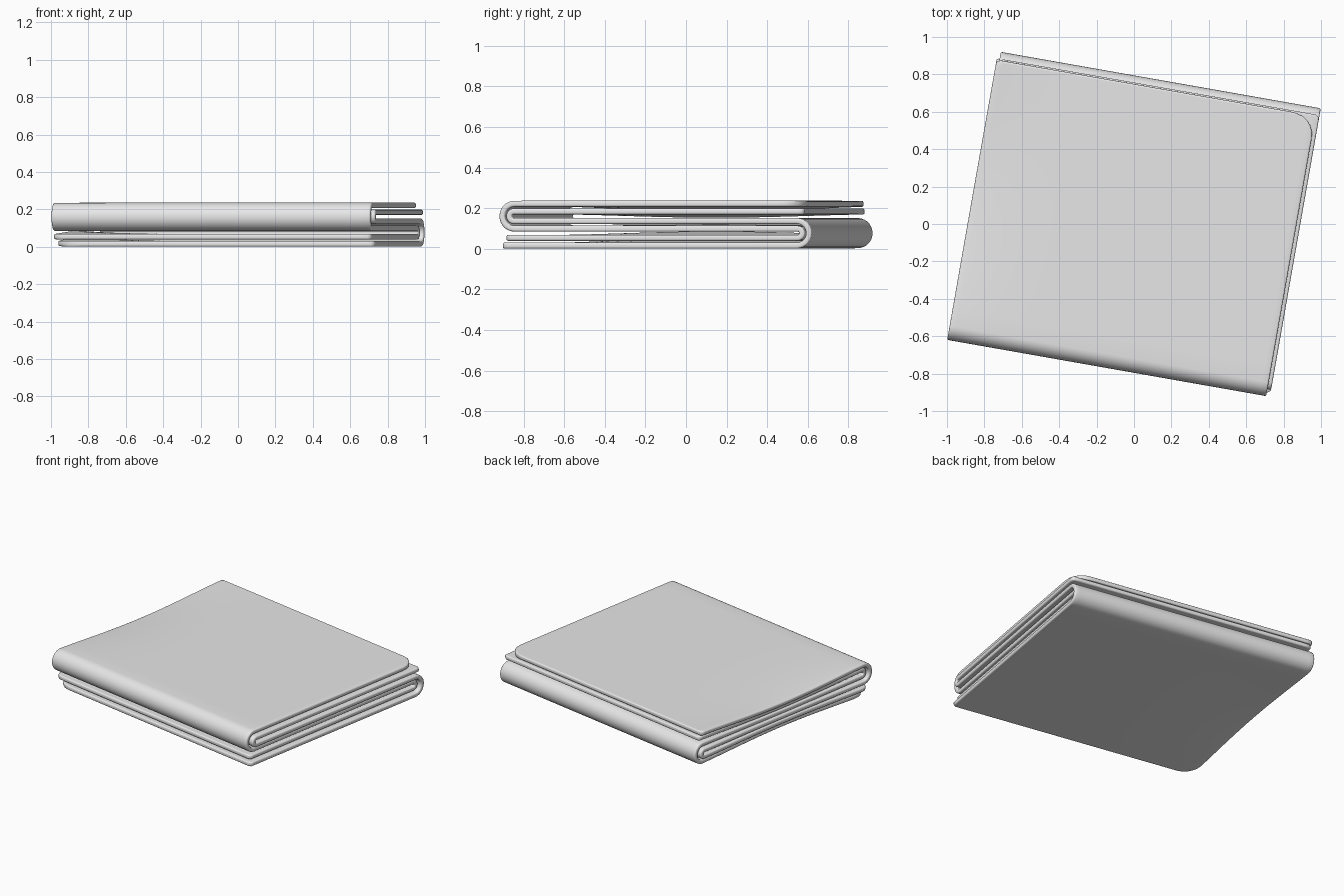
import bpy, bmesh, math

cube = bpy.data.objects.get("Cube")
if cube:
    bpy.data.objects.remove(cube, do_unlink=True)

cloth = bpy.data.materials.new("light grey cloth")
cloth.use_nodes = True
cloth.diffuse_color = (0.8, 0.8, 0.8, 1)
cloth.node_tree.nodes["Principled BSDF"].inputs["Base Color"].default_value = (0.8, 0.8, 0.8, 1)

HALF_W, HALF_D = 0.876, 0.785
FOLD_V = 0.7075           # fold centres, front and back
THICK = 0.029
ARC, COLS = 14, 48
STEPS = [0, 0.012, 0.03, 0.055, 0.085, 0.12]


def inset(dist, r):
    """How far a rounded corner of radius r pulls the side edge in."""
    return r - math.sqrt(r * r - (r - dist) ** 2) if dist < r else 0


def run(v0, v1, z, count=16):
    return [(v0 + (v1 - v0) * i / count, z) for i in range(1, count)]


def bend(side, z0, z1):
    """Half circle around the front (-1) or back (1) fold."""
    r, zc = (z0 - z1) / 2, (z0 + z1) / 2
    return [(side * (FOLD_V + r * math.sin(math.pi * i / ARC)),
             zc + r * math.cos(math.pi * i / ARC)) for i in range(ARC + 1)]


def pinch(u, v, z):
    """The left side is squeezed together between its two corners."""
    side = max(0, -u / HALF_W) ** 4
    middle = max(0, math.cos(math.pi * v / (2 * HALF_D))) ** 1.5
    return 0.118 + (z - 0.118) * (1 - 0.28 * side * middle)


def sheet(name, levels, ends, left, right, top_radii, bottom_radii):
    """One layer of cloth folded into three; radii are (left, right) corners."""
    top, mid, bot = levels
    v_top, v_bot = ends
    rows = [(v_top - d, top, d, top_radii) for d in STEPS]
    path = run(v_top - STEPS[-1], -FOLD_V, top) + bend(-1, top, mid)
    path += run(-FOLD_V, FOLD_V, mid) + bend(1, mid, bot)
    path += run(FOLD_V, v_bot + STEPS[-1], bot)
    rows += [(v, z, 1, top_radii) for v, z in path]
    rows += [(v_bot + d, bot, d, bottom_radii) for d in reversed(STEPS)]

    bm = bmesh.new()
    grid = []
    for v, z, dist, radii in rows:
        u0 = -left + inset(dist, radii[0])
        u1 = right - inset(dist, radii[1])
        us = [u0 + (u1 - u0) * i / COLS for i in range(COLS + 1)]
        grid.append([bm.verts.new((u, v, pinch(u, v, z))) for u in us])
    for a, b in zip(grid, grid[1:]):
        for i in range(COLS):
            bm.faces.new((a[i], b[i], b[i + 1], a[i + 1]))
    mesh = bpy.data.meshes.new(name)
    bm.to_mesh(mesh)
    bm.free()
    mesh.materials.append(cloth)
    obj = bpy.data.objects.new(name, mesh)
    bpy.context.collection.objects.link(obj)
    obj.rotation_euler.z = math.radians(-10)

    # Cloth thickness with soft hems
    solid = obj.modifiers.new("thickness", 'SOLIDIFY')
    solid.thickness, solid.offset = THICK, 0
    hem = obj.modifiers.new("soft hem", 'BEVEL')
    hem.width, hem.segments = 0.009, 3
    hem.limit_method, hem.angle_limit = 'ANGLE', math.radians(60)
    hem.use_clamp_overlap = False
    for poly in mesh.polygons:
        poly.use_smooth = True
    return obj


# Layer that wraps the front fold and lies on top
sheet("upper_cloth_layer", (0.222, 0.099, 0.054), (0.737, -0.75),
      HALF_W, HALF_W - 0.02, (0.02, 0.12), (0.05, 0.02))
# Layer that wraps the back fold and lies underneath
sheet("lower_cloth_layer", (0.184, 0.137, 0.016), (0.745, -0.765),
      HALF_W - 0.015, HALF_W, (0.02, 0.02), (0.12, 0.02))
